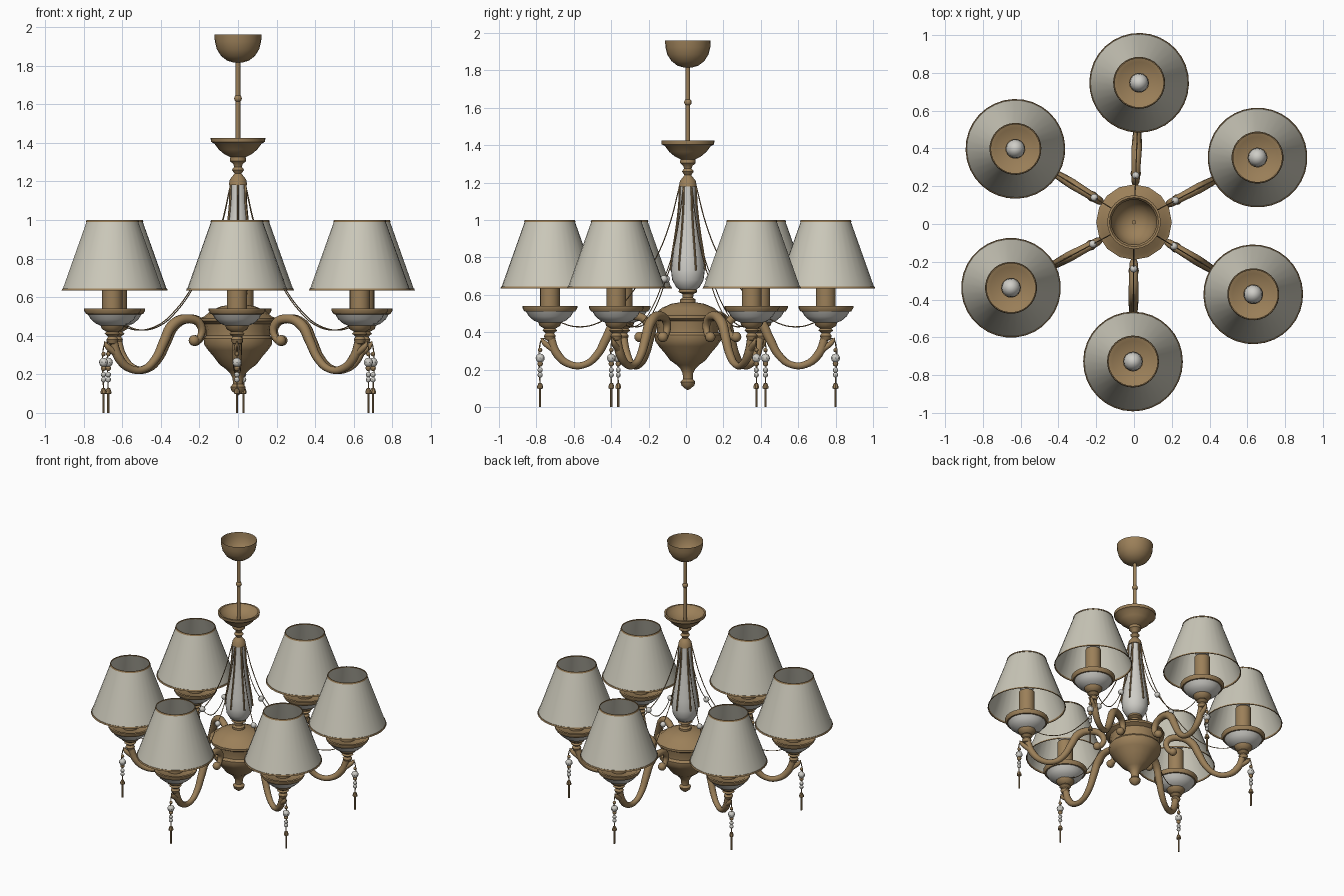
import bpy, math
from mathutils import Vector

cube = bpy.data.objects.get("Cube")
if cube:
    bpy.data.objects.remove(cube, do_unlink=True)

CENTRE = Vector((0, 0.01, 0))
ARM_ANGLES = [math.radians(a) for a in (27.6, 87.9, 148.3, 208.1, 269.6, 328.8)]
REACH = 0.738     # distance from the axis to each lamp
DROP = 0.79       # distance from the axis to each pendant


def material(name, rgb):
    m = bpy.data.materials.new(name)
    m.use_nodes = True
    m.diffuse_color = (*rgb, 1)
    m.node_tree.nodes["Principled BSDF"].inputs["Base Color"].default_value = (*rgb, 1)
    return m


BRASS = material("antique brass", (0.33, 0.215, 0.10))
FABRIC = material("cream fabric", (0.60, 0.58, 0.49))
CERAMIC = material("pale ceramic", (0.62, 0.61, 0.57))


def finish(ob, mat, smooth=40):
    ob.data.materials.clear()
    ob.data.materials.append(mat)
    bpy.ops.object.select_all(action="DESELECT")
    ob.select_set(True)
    bpy.context.view_layer.objects.active = ob
    bpy.ops.object.shade_smooth_by_angle(angle=math.radians(smooth))
    ob.location = CENTRE
    return ob


def lathe(name, profile, mat, x=0, sides=24):
    """Spin (radius, z) points about a vertical axis at x."""
    n = len(profile)
    verts, faces = [], []
    for i in range(sides):
        a = 2 * math.pi * i / sides
        verts += [(x + r * math.cos(a), r * math.sin(a), z) for r, z in profile]
    for i in range(sides):
        a, b = i * n, (i + 1) % sides * n
        faces += [(a + k, b + k, b + k + 1, a + k + 1) for k in range(n - 1)]
    me = bpy.data.meshes.new(name)
    me.from_pydata(verts, [], faces)
    ob = bpy.data.objects.new(name, me)
    bpy.context.collection.objects.link(ob)
    bpy.context.view_layer.objects.active = ob
    ob.select_set(True)
    # weld the poles
    bpy.ops.object.select_all(action="DESELECT")
    ob.select_set(True)
    bpy.ops.object.mode_set(mode="EDIT")
    bpy.ops.mesh.select_all(action="SELECT")
    bpy.ops.mesh.remove_doubles(threshold=0.0001)
    bpy.ops.mesh.normals_make_consistent(inside=False)
    bpy.ops.object.mode_set(mode="OBJECT")
    return finish(ob, mat)


def ball(name, r, z, mat, x=0, stretch=1.0, sides=12):
    steps = 8
    pts = [(r * math.sin(math.pi * k / steps), z + stretch * r * math.cos(math.pi * k / steps))
           for k in range(steps + 1)]
    return lathe(name, pts, mat, x, sides)


def tube(name, path, thick, mat, radii=None, res=5, bevel=3):
    """Round tube along (x, z) points in the plane of one arm."""
    cu = bpy.data.curves.new(name, "CURVE")
    cu.dimensions = "3D"
    cu.bevel_depth, cu.bevel_resolution, cu.resolution_u = thick, bevel, res
    cu.use_fill_caps = True
    sp = cu.splines.new("BEZIER")
    sp.bezier_points.add(len(path) - 1)
    for i, (p, (x, z)) in enumerate(zip(sp.bezier_points, path)):
        p.co = (x, 0, z)
        p.handle_left_type = p.handle_right_type = "AUTO"
        p.radius = radii[i] if radii else 1
    ob = bpy.data.objects.new(name, cu)
    bpy.context.collection.objects.link(ob)
    bpy.ops.object.select_all(action="DESELECT")
    ob.select_set(True)
    bpy.context.view_layer.objects.active = ob
    bpy.ops.object.convert(target="MESH")
    return finish(bpy.context.view_layer.objects.active, mat)


def around(ob):
    """Repeat a part on all six arms."""
    base = ob.name
    for i, a in enumerate(ARM_ANGLES):
        o = ob if i == 0 else ob.copy()
        if i:
            bpy.context.collection.objects.link(o)
        o.name = f"{base}_{i + 1}"
        o.rotation_euler.z = a


# Ceiling canopy, rod and upper dish
lathe("ceiling_canopy", [(0.122, 1.96), (0.12, 1.925), (0.11, 1.885), (0.088, 1.85),
                         (0.055, 1.825), (0.02, 1.815), (0, 1.815)], BRASS)
lathe("rod", [(0, 1.83), (0.012, 1.83), (0.012, 1.36), (0, 1.36)], BRASS, sides=12)
ball("rod_bead", 0.02, 1.63, BRASS)
lathe("upper_dish", [(0, 1.37), (0.06, 1.375), (0.115, 1.4), (0.13, 1.425), (0.142, 1.425),
                     (0.14, 1.405), (0.122, 1.395), (0.1, 1.365), (0.07, 1.34), (0.04, 1.325),
                     (0.042, 1.305), (0.025, 1.29), (0.02, 1.275), (0.032, 1.26),
                     (0.018, 1.24), (0.03, 1.225), (0.042, 1.21), (0.048, 1.18), (0, 1.18)], BRASS)

# Ceramic vase on the axis with brass ribs
vase = [(0.04, 1.18), (0.042, 1.1), (0.052, 1.0), (0.066, 0.9), (0.082, 0.8),
        (0.09, 0.73), (0.084, 0.68), (0.062, 0.64), (0.04, 0.625)]
lathe("vase", vase, CERAMIC)
around(tube("vase_rib", [(r + 0.004, z) for r, z in vase[:6]], 0.006, BRASS, bevel=1))

# Central bowl with its neck and finial
lathe("centre_bowl", [(0, 0.64), (0.045, 0.635), (0.05, 0.615), (0.03, 0.605), (0.028, 0.585),
                      (0.042, 0.575), (0.042, 0.56), (0.09, 0.552), (0.14, 0.53), (0.175, 0.5),
                      (0.2, 0.49), (0.2, 0.475), (0.172, 0.46), (0.165, 0.42), (0.165, 0.4),
                      (0.178, 0.385), (0.176, 0.355), (0.155, 0.325), (0.125, 0.29),
                      (0.095, 0.25), (0.06, 0.225), (0.04, 0.205), (0.028, 0.18),
                      (0.026, 0.15), (0.04, 0.135), (0.034, 0.115), (0.016, 0.1), (0, 0.09)],
      BRASS, sides=16)

# Curved arms with scroll, collar leaf and cup neck
arm_path = [(0.265, 0.37), (0.225, 0.39), (0.22, 0.455), (0.3, 0.488), (0.385, 0.455),
            (0.435, 0.37), (0.485, 0.28), (0.55, 0.228), (0.63, 0.228), (0.7, 0.285),
            (0.735, 0.38)]
around(tube("arm", arm_path, 0.022, BRASS,
            [1.1, 0.8, 1, 1.1, 1.25, 1.15, 1, 0.85, 0.9, 1.1, 1]))
around(ball("arm_scroll", 0.028, 0.375, BRASS, x=0.258))
around(tube("arm_leaf", [(0.72, 0.31), (0.768, 0.345), (0.785, 0.37)], 0.016, BRASS, [1.2, 0.9, 0.2]))
around(lathe("cup_neck", [(0, 0.35), (0.024, 0.36), (0.032, 0.38), (0.022, 0.395), (0.04, 0.41),
                          (0.03, 0.42), (0.055, 0.435), (0.062, 0.455), (0, 0.455)],
             BRASS, x=REACH, sides=16))

# Drip dishes, candle sleeves and bulbs
around(lathe("dish_bowl", [(0.055, 0.45), (0.085, 0.462), (0.112, 0.485), (0.13, 0.515)],
             CERAMIC, x=REACH))
around(lathe("dish_rim", [(0.122, 0.51), (0.136, 0.512), (0.147, 0.53), (0.147, 0.54),
                          (0.13, 0.54), (0.11, 0.525), (0, 0.52)], BRASS, x=REACH))
around(lathe("candle_sleeve", [(0.053, 0.52), (0.053, 0.75), (0, 0.75)], BRASS, x=REACH, sides=16))
around(ball("bulb", 0.05, 0.8, CERAMIC, x=REACH, stretch=1.2, sides=16))

# Fabric shades with brass trims
around(lathe("shade", [(0.261, 0.635), (0.131, 1.0)], FABRIC, x=REACH, sides=32))
for part, z, r in (("shade_bottom_trim", 0.635, 0.262), ("shade_top_trim", 0.99, 0.1355)):
    top = r - 0.0035
    around(lathe(part, [(r + 0.002, z), (top + 0.002, z + 0.01), (top - 0.003, z + 0.01),
                        (r - 0.003, z), (r + 0.002, z)], BRASS, x=REACH, sides=32))

# Swagged chains with beads
around(tube("chain", [(0.045, 1.18), (0.1, 0.97), (0.17, 0.8), (0.25, 0.68), (0.37, 0.53),
                      (0.48, 0.45), (0.6, 0.43), (0.7, 0.46)], 0.003, BRASS, bevel=0))
around(ball("chain_bead", 0.02, 0.685, CERAMIC, x=0.247))

# Hanging pendants
around(tube("pendant_hook", [(0.745, 0.36), (0.775, 0.365), (DROP, 0.34), (DROP, 0.1)],
            0.0035, BRASS, bevel=0))
for part, r, z, mat in (("pendant_ring", 0.012, 0.305, BRASS), ("pendant_large_bead", 0.024, 0.262, CERAMIC),
                        ("pendant_cap", 0.015, 0.232, BRASS), ("pendant_upper_bead", 0.014, 0.198, CERAMIC),
                        ("pendant_lower_bead", 0.014, 0.172, CERAMIC)):
    around(ball(part, r, z, mat, x=DROP, sides=8))
around(lathe("pendant_drop", [(0, 0.13), (0.01, 0.127), (0.016, 0.11), (0.016, 0.1), (0.006, 0.097),
                              (0.006, 0), (0, 0)], BRASS, x=DROP, sides=8))
